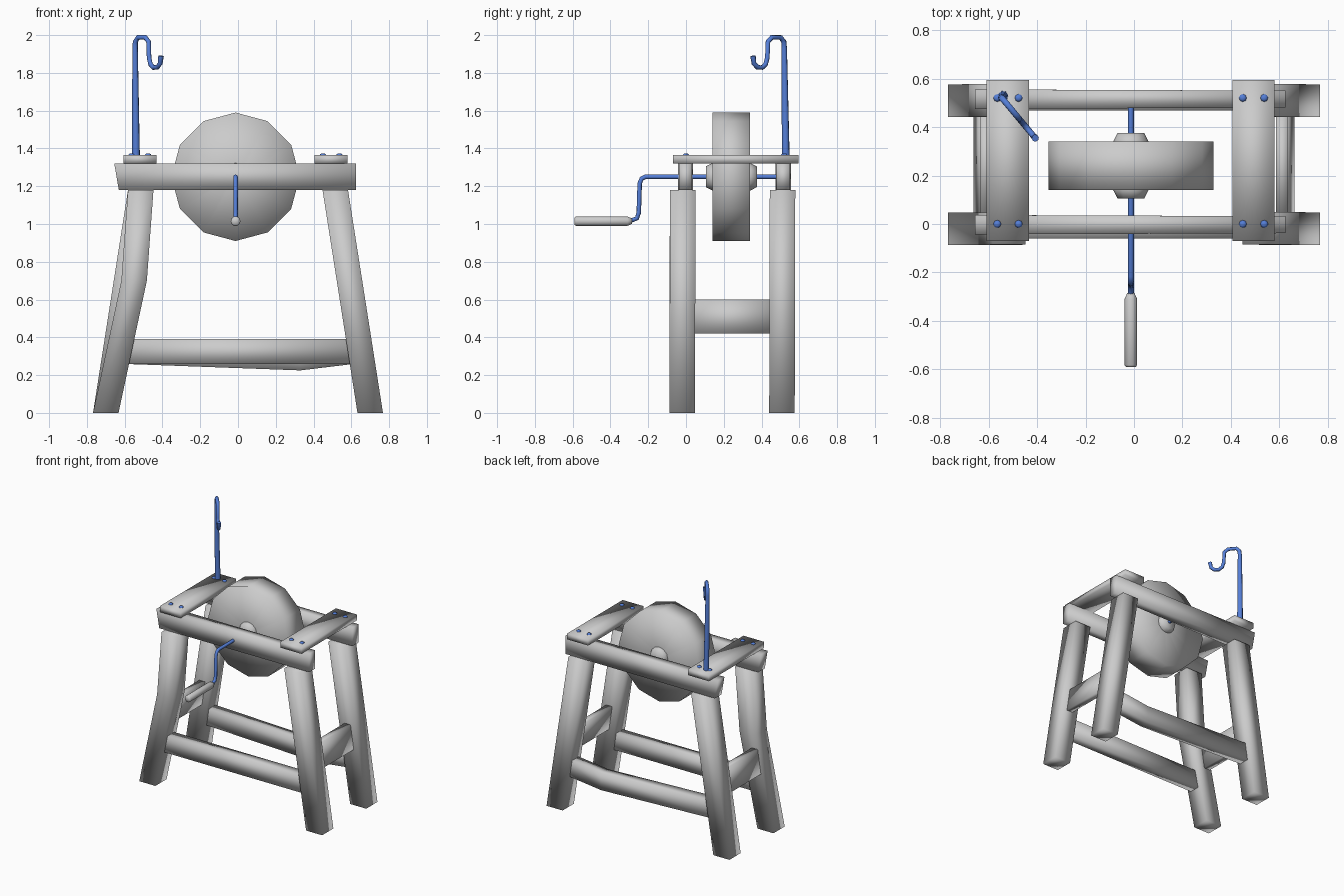
import bpy, bmesh, math
from mathutils import Vector

cube = bpy.data.objects.get("Cube")
if cube:
    bpy.data.objects.remove(cube, do_unlink=True)


def material(name, colour):
    m = bpy.data.materials.new(name)
    m.use_nodes = True
    m.diffuse_color = colour
    m.node_tree.nodes["Principled BSDF"].inputs["Base Color"].default_value = colour
    return m


GREY = material("plain grey", (0.6, 0.6, 0.6, 1))
BLUE = material("steel blue", (0.09, 0.21, 0.68, 1))


def finish(name, bm, mat):
    bmesh.ops.recalc_face_normals(bm, faces=bm.faces)
    for f in bm.faces:
        f.smooth = True
    me = bpy.data.meshes.new(name)
    bm.to_mesh(me)
    bm.free()
    me.materials.append(mat)
    ob = bpy.data.objects.new(name, me)
    bpy.context.collection.objects.link(ob)
    return ob


def loft(name, axis, sections):
    """Timber with rectangular sections (centre x, y, z, full sizes u, v) across an axis."""
    u, v = [i for i in range(3) if i != axis]
    bm = bmesh.new()
    rings = []
    for cx, cy, cz, su, sv in sections:
        ring = []
        for a, b in ((-1, -1), (1, -1), (1, 1), (-1, 1)):
            p = Vector((cx, cy, cz))
            p[u] += a * su / 2
            p[v] += b * sv / 2
            ring.append(bm.verts.new(p))
        rings.append(ring)
    for r, s in zip(rings, rings[1:]):
        for i in range(4):
            j = (i + 1) % 4
            bm.faces.new((r[i], r[j], s[j], s[i]))
    bm.faces.new(rings[0])
    bm.faces.new(rings[-1])
    return finish(name, bm, GREY)


def lathe(name, origin, axis, profile, sides, mat):
    """Solid of revolution; profile holds (distance along axis, radius)."""
    bm = bmesh.new()
    u, v = [i for i in range(3) if i != axis]
    rings = []
    for h, r in profile:
        ring = []
        for k in range(sides):
            t = math.tau * k / sides
            p = Vector(origin)
            p[axis] += h
            p[u] += r * math.cos(t)
            p[v] += r * math.sin(t)
            ring.append(bm.verts.new(p))
        rings.append(ring)
    for r, s in zip(rings, rings[1:]):
        for i in range(sides):
            j = (i + 1) % sides
            bm.faces.new((r[i], r[j], s[j], s[i]))
    bm.faces.new(rings[0])
    bm.faces.new(rings[-1])
    return finish(name, bm, mat)


def tube(name, points, mat):
    """Round rod through (x, y, z, radius) points."""
    cu = bpy.data.curves.new(name, "CURVE")
    cu.dimensions = "3D"
    cu.bevel_depth = 1
    cu.bevel_resolution = 2
    cu.use_fill_caps = True
    sp = cu.splines.new("POLY")
    sp.points.add(len(points) - 1)
    for p, (x, y, z, r) in zip(sp.points, points):
        p.co = (x, y, z, 1)
        p.radius = r
    sp.use_smooth = True
    cu.materials.append(mat)
    ob = bpy.data.objects.new(name, cu)
    bpy.context.collection.objects.link(ob)
    bpy.ops.object.select_all(action="DESELECT")
    ob.select_set(True)
    bpy.context.view_layer.objects.active = ob
    bpy.ops.object.convert(target="MESH")


FRONT, REAR = -0.02, 0.508
W = 0.135

# Splayed legs; the front right one is bent
for depth, y in (("front", FRONT), ("rear", REAR)):
    for side, s in (("left", 1), ("right", -1)):
        secs = [(s * 0.7, y, 0, W, W), (s * 0.515, y + 0.003, 1.18, W, W)]
        if depth == "front" and side == "right":
            secs.insert(1, (s * 0.55, y, 0.7, W, W))
        loft(f"{depth}_{side}_leg", 2, secs)

# Top rails resting on the legs
for depth, y in (("front", -0.003), ("rear", 0.515)):
    rail = loft(depth + "_rail", 0, [(-0.643, y, 1.25, 0.08, 0.14),
                                     (0.625, y, 1.25, 0.07, 0.14)])
    for vert in rail.data.vertices:
        if vert.co.x < 0:
            vert.co.x += -0.012 if vert.co.z > 1.25 else 0.012

# Long lower stretchers; the rear one sags
loft("front_stretcher", 0, [(-0.62, FRONT, 0.325, 0.08, 0.13), (0.62, FRONT, 0.325, 0.08, 0.13)])
loft("rear_stretcher", 0, [(-0.62, REAR, 0.325, 0.08, 0.13), (0.33, REAR, 0.29, 0.08, 0.13),
                           (0.62, REAR, 0.325, 0.08, 0.13)])

# Side stretchers leaning with the legs, and cross planks with bolts
for side, s, px in (("left", 1, 0.493), ("right", -1, -0.52)):
    loft(side + "_side_stretcher", 2, [(s * 0.637, 0.245, 0.42, 0.05, 0.44),
                                       (s * 0.61, 0.245, 0.6, 0.05, 0.44)])
    loft(side + "_plank", 1, [(px, -0.07, 1.342, 0.175, 0.045),
                              (px, 0.595, 1.342, 0.175, 0.045)])
    for i, dx in enumerate((-0.044, 0.044)):
        for depth, y in (("front", 0), ("rear", 0.52)):
            lathe(f"{depth}_{side}_bolt_{i + 1}", (px + dx, y, 1.36), 2,
                  [(0, 0.016), (0.008, 0.016), (0.014, 0.008)], 8, BLUE)

# Grinding wheel and its tapered hub
AX, AZ = -0.013, 1.25
lathe("grinding_wheel", (AX, 0.24, AZ), 1, [(-0.1, 0.04), (-0.1, 0.34), (0.1, 0.34), (0.1, 0.04)],
      12, GREY)
lathe("hub", (AX, 0.24, AZ), 1, [(-0.135, 0.055), (-0.1, 0.073), (0.1, 0.073), (0.135, 0.055)],
      12, GREY)

# Axle bent into a crank, with its grip
crank = [(0.5, 1.25), (-0.215, 1.25), (-0.235, 1.24), (-0.245, 1.215),
         (-0.25, 1.06), (-0.26, 1.03), (-0.3, 1.015)]
tube("axle_crank", [(AX, y, z, 0.012) for y, z in crank], BLUE)
lathe("crank_grip", (AX, -0.59, 1.015), 1,
      [(0, 0.02), (0.008, 0.026), (0.28, 0.026), (0.305, 0.015)], 10, GREY)

# Hook post: (horizontal reach, height, radius) along a diagonal
hook = [(0.0, 1.93, 0.015), (0.003, 1.965, 0.014), (0.025, 1.988, 0.013), (0.085, 1.988, 0.013),
        (0.112, 1.965, 0.013), (0.116, 1.88, 0.013), (0.128, 1.845, 0.013), (0.152, 1.828, 0.013),
        (0.185, 1.83, 0.013), (0.208, 1.85, 0.013), (0.215, 1.89, 0.015)]
tube("hook_post", [(-0.54, 0.528, 1.36, 0.021)] +
     [(-0.545 + 0.64 * d, 0.52 - 0.77 * d, z, r) for d, z, r in hook], BLUE)
